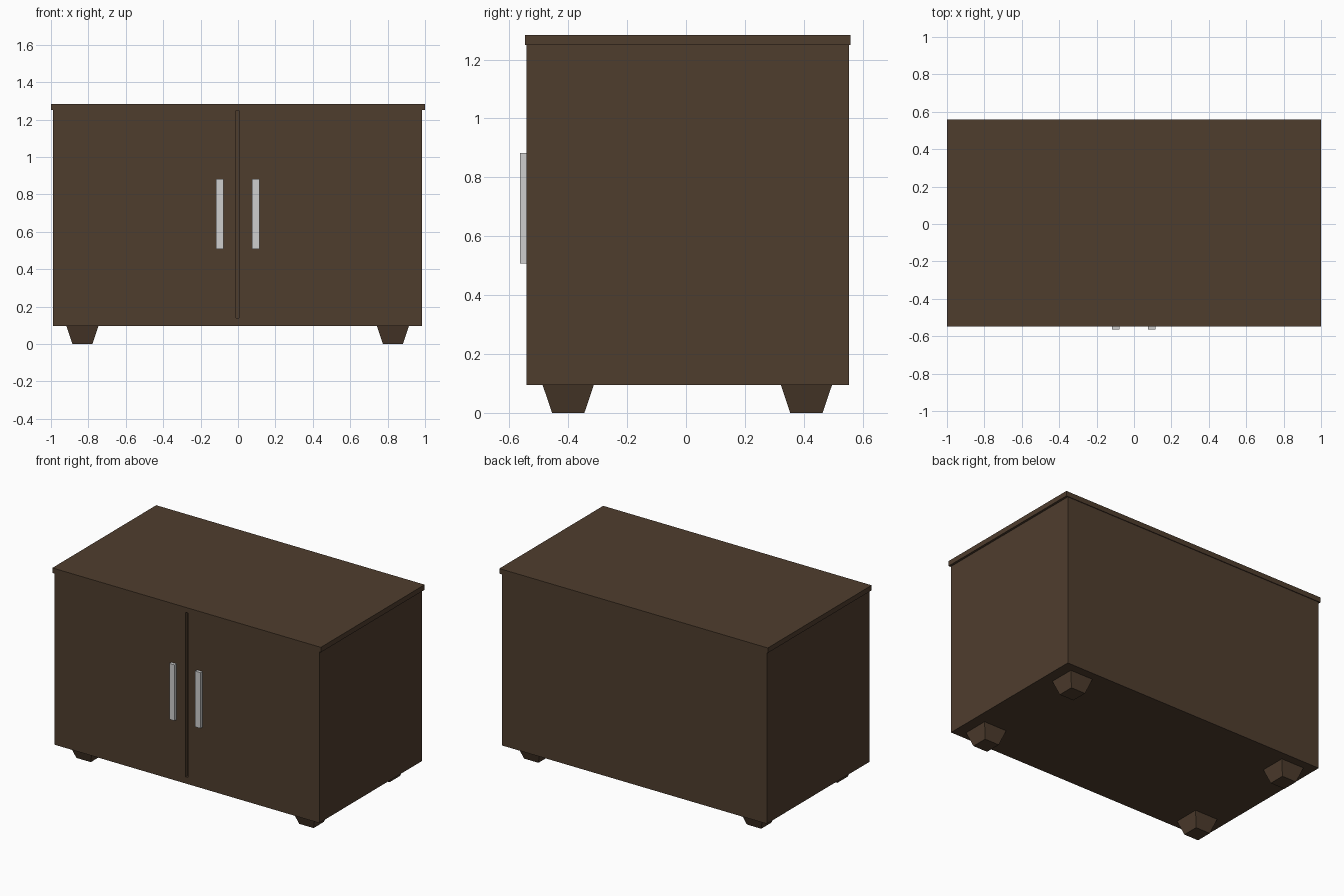
import bpy, bmesh

if "Cube" in bpy.data.objects:
    bpy.data.objects.remove(bpy.data.objects["Cube"])


def material(name, rgb):
    m = bpy.data.materials.new(name)
    m.diffuse_color = (*rgb, 1)
    m.use_nodes = True
    m.node_tree.nodes["Principled BSDF"].inputs["Base Color"].default_value = m.diffuse_color
    return m


wood = material("dark brown wood", (0.078, 0.047, 0.027))
metal = material("light grey metal", (0.62, 0.62, 0.62))


def box(name, x, y, z, mat, taper=1.0):
    """Box from (min, max) ranges; taper scales the bottom face."""
    bm = bmesh.new()
    bmesh.ops.create_cube(bm, size=1)
    for v in bm.verts:
        k = taper if v.co.z < 0 else 1.0
        v.co.x = sum(x) / 2 + v.co.x * k * (x[1] - x[0])
        v.co.y = sum(y) / 2 + v.co.y * k * (y[1] - y[0])
        v.co.z = sum(z) / 2 + v.co.z * (z[1] - z[0])
    me = bpy.data.meshes.new(name)
    bm.to_mesh(me)
    bm.free()
    me.materials.append(mat)
    ob = bpy.data.objects.new(name, me)
    bpy.context.collection.objects.link(ob)
    return ob


CX = -0.002          # centre line of the cabinet front
FRONT, BACK = -0.542, 0.553

# Cabinet body and overhanging top
body = box("cabinet_body", (CX - 0.987, CX + 0.987), (FRONT, BACK), (0.095, 1.25), wood)
box("top_board", (-1, 1), (-0.547, 0.558), (1.25, 1.284), wood)

# Recessed gap between the two doors
cutter = box("door_gap_cutter", (CX - 0.008, CX + 0.008), (FRONT - 0.05, FRONT + 0.02),
             (0.14, 1.249), wood)
cutter.hide_render = True
cutter.hide_set(True)
cut = body.modifiers.new("door_gap", "BOOLEAN")
cut.operation = "DIFFERENCE"
cut.solver = "EXACT"
cut.object = cutter

for side, s in (("left", -1), ("right", 1)):
    # Door handle
    hx = CX + s * 0.096
    box(side + "_handle", (hx - 0.02, hx + 0.02), (-0.563, FRONT), (0.507, 0.883), metal)
    # Tapered feet
    fx = CX + s * 0.83
    for end, fy in (("front", -0.4), ("back", 0.409)):
        box(f"{end}_{side}_foot", (fx - 0.085, fx + 0.085), (fy - 0.087, fy + 0.087),
            (0, 0.095), wood, taper=0.63)
